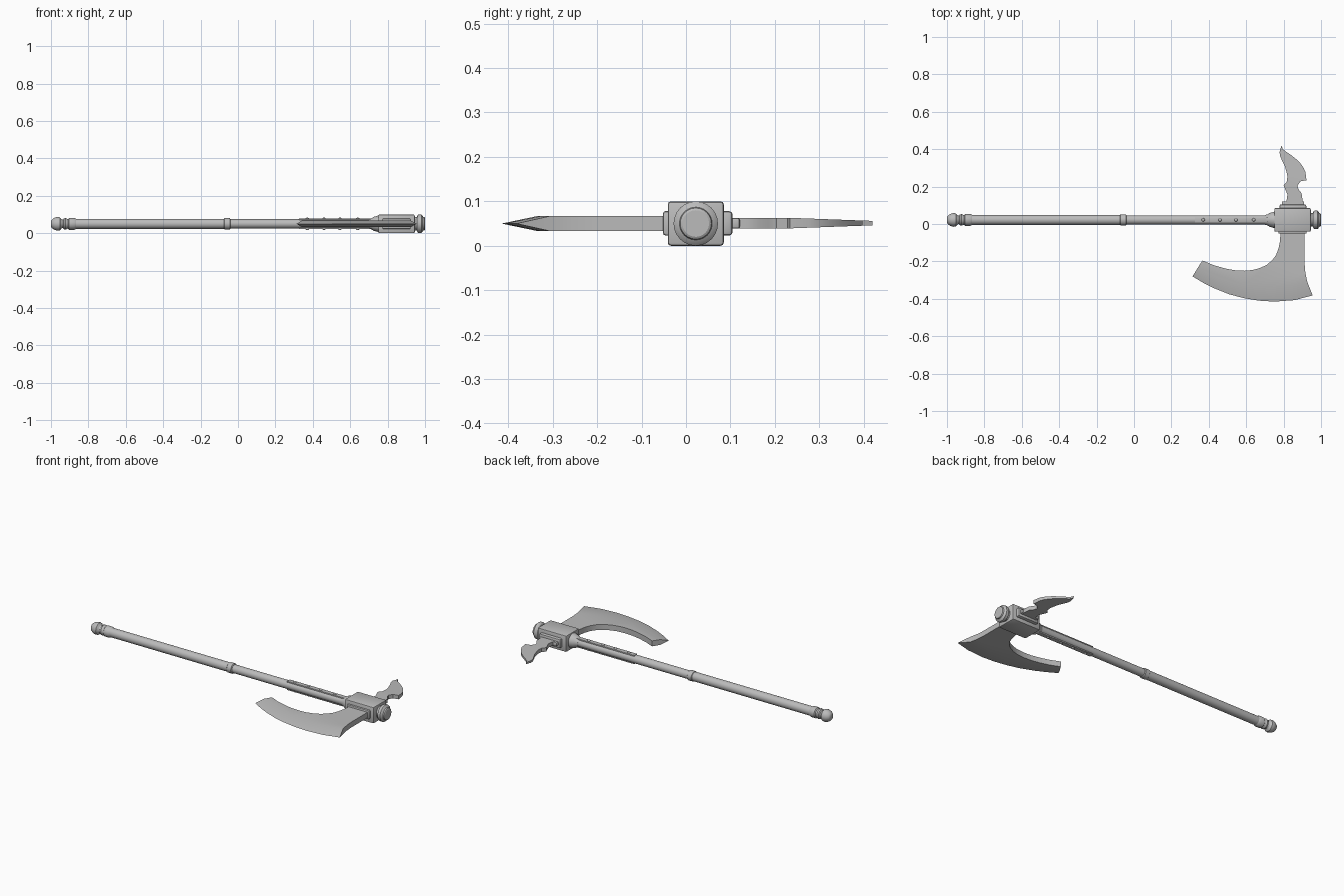
import bpy, bmesh, math
from mathutils import Matrix, Vector

if "Cube" in bpy.data.objects:
    bpy.data.objects.remove(bpy.data.objects["Cube"], do_unlink=True)

CY, CZ = 0.022, 0.05          # axis of the shaft
grey = bpy.data.materials.new("steel_grey")
grey.use_nodes = True
grey.diffuse_color = (0.5, 0.5, 0.5, 1)
grey.node_tree.nodes["Principled BSDF"].inputs["Base Color"].default_value = (0.5, 0.5, 0.5, 1)


def finish(name, bm, smooth=30):
    bmesh.ops.recalc_face_normals(bm, faces=bm.faces[:])
    me = bpy.data.meshes.new(name)
    bm.to_mesh(me)
    bm.free()
    me.materials.append(grey)
    ob = bpy.data.objects.new(name, me)
    bpy.context.collection.objects.link(ob)
    bpy.ops.object.select_all(action='DESELECT')
    ob.select_set(True)
    bpy.context.view_layer.objects.active = ob
    bpy.ops.object.shade_smooth_by_angle(angle=math.radians(smooth))
    return ob


def lathe(name, profile, seg=24):
    """Turn (x, radius) points around the shaft axis."""
    bm = bmesh.new()
    rings = []
    for x, r in profile:
        rings.append([bm.verts.new((x, CY + r * math.cos(2 * math.pi * i / seg),
                                    CZ + r * math.sin(2 * math.pi * i / seg))) for i in range(seg)])
    for a, b in zip(rings, rings[1:]):
        for i in range(seg):
            j = (i + 1) % seg
            bm.faces.new((a[i], a[j], b[j], b[i]))
    bm.faces.new(rings[0])
    bm.faces.new(rings[-1])
    return finish(name, bm)


def block(name, lo, hi, bevel):
    """Box between two corners with bevelled edges."""
    lo, hi = Vector(lo), Vector(hi)
    bm = bmesh.new()
    bmesh.ops.create_cube(bm, size=1, matrix=Matrix.Translation((lo + hi) / 2) @ Matrix.Diagonal((*(hi - lo), 1)))
    bmesh.ops.bevel(bm, geom=bm.edges[:], offset=bevel, segments=2, profile=0.5, affect='EDGES')
    return finish(name, bm)


# Shaft in two gauges with a middle ring
lathe("lower_shaft", [(-0.88, 0.027), (-0.06, 0.027)])
lathe("upper_shaft", [(-0.06, 0.0245), (0.76, 0.0245)])
lathe("middle_ring", [(-0.075, 0.026), (-0.071, 0.030), (-0.044, 0.030), (-0.04, 0.025)])

# Pommel: knob, neck, bead and collar
lathe("pommel", [(-1.0, 0.014), (-0.995, 0.023), (-0.982, 0.032), (-0.966, 0.037),
                 (-0.953, 0.035), (-0.943, 0.024), (-0.936, 0.022), (-0.931, 0.029),
                 (-0.922, 0.031), (-0.914, 0.027), (-0.908, 0.026), (-0.903, 0.032),
                 (-0.875, 0.032), (-0.865, 0.027)])

# Head socket, flare and end cap
lathe("socket_flare", [(0.70, 0.026), (0.715, 0.030), (0.725, 0.037), (0.74, 0.041), (0.76, 0.047)])
block("head_block", (0.75, -0.041, 0.0), (0.945, 0.085, 0.1), 0.007)
lathe("end_cap", [(0.94, 0.036), (0.956, 0.036), (0.96, 0.046), (0.966, 0.050), (0.980, 0.050),
                  (0.986, 0.044), (0.99, 0.037), (0.997, 0.035), (1.0, 0.030)])

# Flanges where the blade and the spike leave the block
block("blade_flange", (0.772, -0.052, 0.023), (0.923, -0.03, 0.078), 0.006)
block("spike_flange", (0.778, 0.07, 0.023), (0.921, 0.105, 0.078), 0.008)
block("spike_collar", (0.79, 0.09, 0.039), (0.91, 0.121, 0.062), 0.004)

# Riveted straps on the top and underside of the shaft
for side, word in ((1, "upper"), (-1, "lower")):
    z0, z1 = sorted((CZ + side * 0.018, CZ + side * 0.0275))
    block(word + "_strap", (0.325, CY - 0.0135, z0), (0.75, CY + 0.0135, z1), 0.002)
    for n, x in enumerate((0.37, 0.46, 0.545, 0.64)):
        bm = bmesh.new()
        bmesh.ops.create_uvsphere(bm, u_segments=12, v_segments=8, radius=1,
                                  matrix=Matrix.Translation((x, CY, CZ + side * 0.0275))
                                  @ Matrix.Diagonal((0.009, 0.009, 0.006, 1)))
        finish(f"{word}_rivet_{n + 1}", bm, 60)

# Bearded blade: flat cheeks, then a bevel down to the cutting edge
back = [(0.912, -0.045), (0.783, -0.045), (0.781, -0.09), (0.773, -0.13), (0.76, -0.165),
        (0.74, -0.193), (0.71, -0.218), (0.675, -0.235), (0.635, -0.246), (0.59, -0.25),
        (0.535, -0.247), (0.484, -0.237), (0.425, -0.22), (0.366, -0.195)]
shoulder = [(0.340, -0.236), (0.39, -0.262), (0.447, -0.285), (0.515, -0.306), (0.59, -0.323),
            (0.67, -0.333), (0.75, -0.336), (0.848, -0.328), (0.926, -0.308)]
edge = [(0.313, -0.28), (0.37, -0.314), (0.43, -0.344), (0.51, -0.376), (0.59, -0.397),
        (0.67, -0.410), (0.75, -0.415), (0.858, -0.407), (0.955, -0.382)]
front = [(0.916, -0.26), (0.912, -0.21)]
bm = bmesh.new()
outline = back + shoulder + front
cheeks = [[bm.verts.new((x, y, CZ + s * 0.0165)) for x, y in outline] for s in (1, -1)]
rim = [bm.verts.new((x, y, CZ)) for x, y in edge]
first, count = len(back), len(shoulder)
for cheek in cheeks:
    bm.faces.new(cheek)
    for i in range(count - 1):
        bm.faces.new((cheek[first + i], cheek[first + i + 1], rim[i + 1], rim[i]))
a, b = cheeks
for i in range(len(outline)):
    if first <= i < first + count - 1:
        continue
    j = (i + 1) % len(outline)
    bm.faces.new((a[i], a[j], b[j], b[i]))
for i, r in ((first, 0), (first + count - 1, -1)):
    bm.faces.new((a[i], b[i], rim[r]))
finish("axe_blade", bm, 25)

# Back spike: curved beak that thins toward its tip
left = [(0.81, 0.11), (0.818, 0.135), (0.82, 0.158), (0.809, 0.185), (0.80, 0.206), (0.818, 0.228),
        (0.82, 0.255), (0.815, 0.28), (0.806, 0.31), (0.794, 0.335), (0.782, 0.36), (0.778, 0.383), (0.788, 0.42)]
right = [(0.90, 0.11), (0.90, 0.135), (0.896, 0.164), (0.88, 0.185), (0.874, 0.204), (0.89, 0.228),
         (0.922, 0.234), (0.917, 0.276), (0.907, 0.30), (0.89, 0.324), (0.868, 0.346), (0.842, 0.367), (0.797, 0.398)]
bm = bmesh.new()
rows = []
for l, r in zip(left, right):
    row = []
    for s in (1, -1):
        for x, y in (l, r):
            half = 0.012 - 0.007 * max(0, (y - 0.23) / 0.19)
            row.append(bm.verts.new((x, y, CZ + 0.001 + s * half)))
    rows.append(row)
for p, q in zip(rows, rows[1:]):
    for i, j in ((0, 1), (1, 3), (3, 2), (2, 0)):
        bm.faces.new((p[i], p[j], q[j], q[i]))
for e in (rows[0], rows[-1]):
    bm.faces.new((e[0], e[1], e[3], e[2]))
finish("back_spike", bm)
